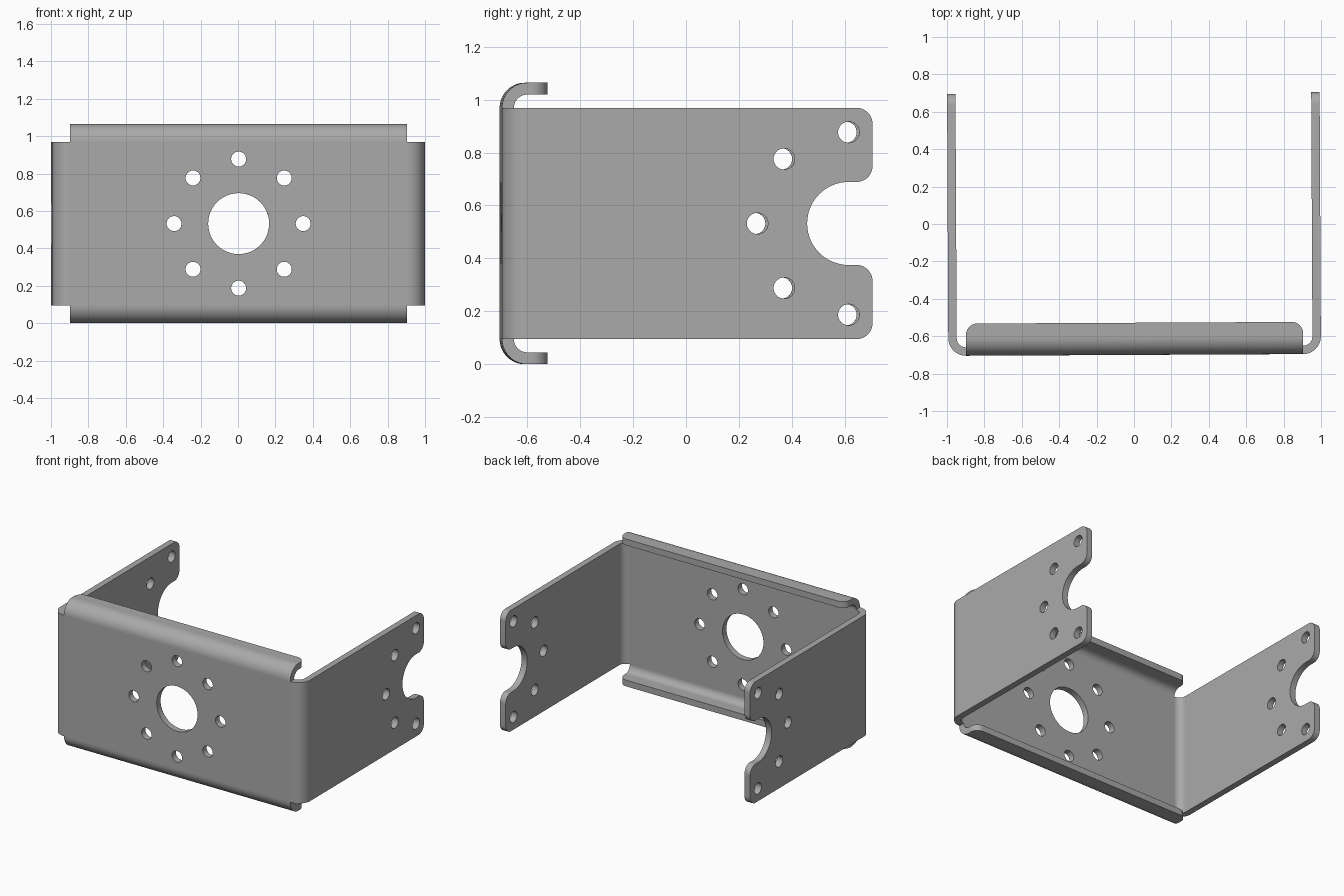
import bpy, bmesh
from math import sin, cos, pi, radians
from mathutils import Matrix, Vector

cube = bpy.data.objects.get("Cube")
if cube:
    bpy.data.objects.remove(cube, do_unlink=True)

steel = bpy.data.materials.new("grey steel")
steel.use_nodes = True
GREY = (0.40, 0.40, 0.40, 1)
steel.diffuse_color = GREY
steel.node_tree.nodes["Principled BSDF"].inputs["Base Color"].default_value = GREY

# Main dimensions
T = 0.045                   # sheet thickness
R = 0.095                   # outer bend radius
W, FRONT, BACK = 0.996, -0.70, 0.70
MID, HALF = 0.532, 0.437    # height of the centre, half height of the sheet
LIP_END, CORNER = -0.528, 0.06
BOLT_CIRCLE, BOLT_R = 0.345, 0.04
TWIST = Matrix.Rotation(0.005, 4, 'Z')


def arc(cx, cy, r, start, end, steps=16):
    angles = [radians(start + (end - start) * i / steps) for i in range(steps + 1)]
    return [(cx + r * cos(a), cy + r * sin(a)) for a in angles]


def hole(cx, cy, r):
    return arc(cx, cy, r, 0, 360, 48)[:-1]


def rounded(corners):
    """Outline of right-angled corners (x, y, radius)."""
    out = []
    for i, (x, y, r) in enumerate(corners):
        p = Vector((x, y))
        if r == 0:
            out.append(p)
            continue
        before = Vector(corners[i - 1][:2]) - p
        after = Vector(corners[(i + 1) % len(corners)][:2]) - p
        a, b = p + before.normalized() * r, p + after.normalized() * r
        c = a + b - p
        for k in range(17):
            t = k / 16 * pi / 2
            out.append(c + (a - c) * cos(t) + (b - c) * sin(t))
    return out


def sheet(name, loops, axes, low, high):
    """Fill an outline with holes and extrude it between low and high.
    axes gives the world axes of outline x, outline y and the extrusion."""
    curve = bpy.data.curves.new(name, 'CURVE')
    curve.dimensions, curve.fill_mode = '2D', 'BOTH'
    curve.extrude = (high - low) / 2
    for loop in loops:
        spline = curve.splines.new('POLY')
        spline.points.add(len(loop) - 1)
        for point, (x, y) in zip(spline.points, loop):
            point.co = (x, y, 0, 1)
        spline.use_cyclic_u = True
    helper = bpy.data.objects.new(name + "_outline", curve)
    bpy.context.collection.objects.link(helper)
    depsgraph = bpy.context.evaluated_depsgraph_get()
    mesh = bpy.data.meshes.new_from_object(helper.evaluated_get(depsgraph))
    bpy.data.objects.remove(helper, do_unlink=True)
    bpy.data.curves.remove(curve)

    place = Matrix.Identity(4)
    for column, axis in enumerate(axes):
        for row in range(3):
            place[row][column] = float("xyz"[row] == axis)
    mesh.transform(TWIST @ place @ Matrix.Translation((0, 0, (low + high) / 2)))
    bm = bmesh.new()
    bm.from_mesh(mesh)
    bmesh.ops.remove_doubles(bm, verts=bm.verts, dist=0.0001)
    bmesh.ops.recalc_face_normals(bm, faces=bm.faces)
    bm.to_mesh(mesh)
    bm.free()
    mesh.name = name
    mesh.materials.clear()
    mesh.materials.append(steel)
    mesh.shade_smooth()
    mesh.set_sharp_from_angle(angle=radians(30))
    obj = bpy.data.objects.new(name, mesh)
    bpy.context.collection.objects.link(obj)


def bolt_holes(cx, cy, first, last):
    return [hole(cx + BOLT_CIRCLE * cos(a), cy + BOLT_CIRCLE * sin(a), BOLT_R)
            for a in (radians(45 * k) for k in range(first, last + 1))]


def bend(cx, cy, start):
    return arc(cx, cy, R, start, start + 90) + arc(cx, cy, R - T, start + 90, start)


# Front plate with the large opening and a ring of eight bolt holes
x = W - R
plate = [(-x, MID - HALF), (x, MID - HALF), (x, MID + HALF), (-x, MID + HALF)]
sheet("front_plate", [plate, hole(0, MID, 0.163)] + bolt_holes(0, MID, 0, 7),
      "xzy", FRONT, FRONT + T)

# Side arms with a round notch and five bolt holes, and their bends
NOTCH_Y, NOTCH_R = 0.61, 0.157
y = FRONT + R
arm = rounded([
    (y, MID - HALF, 0), (BACK, MID - HALF, CORNER),
    (BACK, MID - NOTCH_R, CORNER), (NOTCH_Y - NOTCH_R, MID - NOTCH_R, NOTCH_R),
    (NOTCH_Y - NOTCH_R, MID + NOTCH_R, NOTCH_R), (BACK, MID + NOTCH_R, CORNER),
    (BACK, MID + HALF, CORNER), (y, MID + HALF, 0)])
for side, s, start in (("left", 1, 270), ("right", -1, 180)):
    low, high = sorted((s * W, s * (W - T)))
    sheet(side + "_arm", [arm] + bolt_holes(NOTCH_Y, MID, 2, 6), "yzx", low, high)
    sheet(side + "_bend", [bend(s * x, y, start)], "xyz", MID - HALF, MID + HALF)

# Folded lips along the top and bottom of the front plate
lip = rounded([(-x, y, 0), (x, y, 0), (x, LIP_END, CORNER), (-x, LIP_END, CORNER)])
for end, s, start in (("top", 1, 90), ("bottom", -1, 180)):
    z = MID + s * HALF
    low, high = sorted((z + s * R, z + s * (R - T)))
    sheet(end + "_lip", [lip], "xyz", low, high)
    sheet(end + "_lip_bend", [bend(y, z, start)], "yzx", -x, x)
